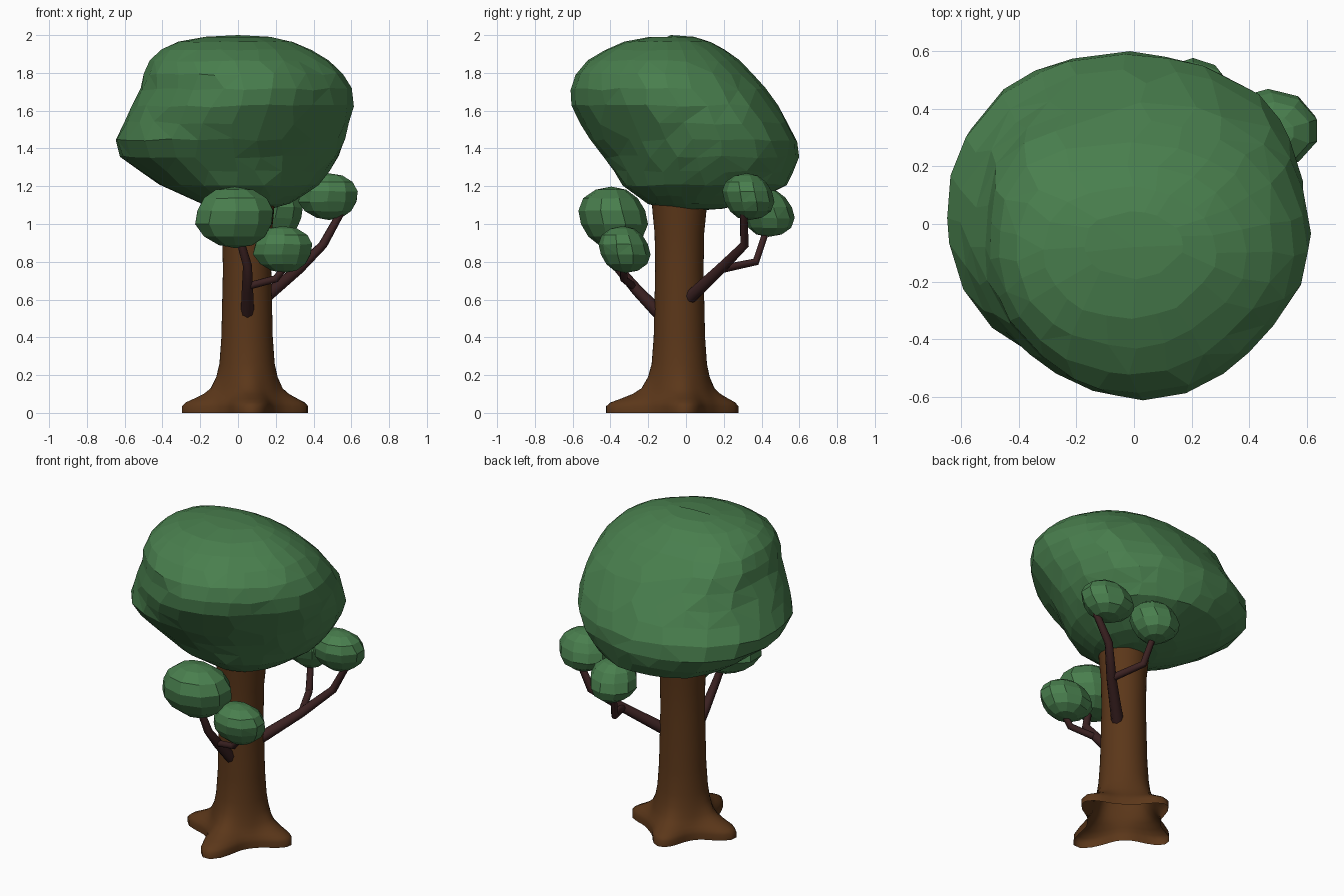
import bpy, bmesh, random
from math import sin, cos, exp, pi, atan2, radians, sqrt
from mathutils import Vector

if "Cube" in bpy.data.objects:
    bpy.data.objects.remove(bpy.data.objects["Cube"])

random.seed(4)


def material(name, rgb):
    m = bpy.data.materials.new(name)
    m.diffuse_color = (*rgb, 1)
    m.use_nodes = True
    m.node_tree.nodes["Principled BSDF"].inputs["Base Color"].default_value = m.diffuse_color
    return m


LEAF = material("leaf_green", (0.066, 0.21, 0.075))
BARK = material("bark_brown", (0.105, 0.038, 0.01))
TWIG = material("twig_brown", (0.045, 0.016, 0.016))


def finish(bm, name, mat):
    bmesh.ops.recalc_face_normals(bm, faces=bm.faces)
    me = bpy.data.meshes.new(name)
    bm.to_mesh(me)
    bm.free()
    me.materials.append(mat)
    ob = bpy.data.objects.new(name, me)
    bpy.context.collection.objects.link(ob)
    return ob


def lerp_rows(rows, z):
    for a, b in zip(rows, rows[1:]):
        if z <= b[0]:
            f = max(0, (z - a[0]) / (b[0] - a[0]))
            return [p + (q - p) * f for p, q in zip(a, b)]
    return rows[-1]


def angle_gap(a, deg):
    return (a - radians(deg) + pi) % (2 * pi) - pi


# Foliage outline: height, x min, x max, y min, y max (leans down to the back)
OUTLINE = [
    (1.07, 0.03, 0.03, 0.05, 0.05),
    (1.08, -0.11, 0.19, -0.12, 0.20),
    (1.11, -0.20, 0.28, -0.21, 0.33),
    (1.20, -0.40, 0.42, -0.33, 0.53),
    (1.34, -0.61, 0.52, -0.42, 0.595),
    (1.45, -0.645, 0.56, -0.50, 0.585),
    (1.60, -0.57, 0.605, -0.595, 0.50),
    (1.70, -0.515, 0.605, -0.605, 0.43),
    (1.82, -0.485, 0.54, -0.58, 0.33),
    (1.90, -0.44, 0.43, -0.47, 0.24),
    (1.96, -0.34, 0.31, -0.35, 0.14),
    (1.995, -0.15, 0.15, -0.17, 0.03),
    (2.00, 0.0, 0.0, -0.08, -0.08),
]
# Canopy swellings: direction, height, height spread, amount
SWELLS = [(40, 1.45, 0.22, 0.09), (222, 1.40, 0.09, 0.07), (225, 1.68, 0.12, -0.04),
          (-42, 1.68, 0.40, -0.08), (138, 1.80, 0.18, 0.15), (138, 1.25, 0.10, 0.07)]


def foliage(name, centre, half, segments, rings, jitter, roundness=0.0, swells=()):
    """Faceted leaf mass following OUTLINE, fitted to a box."""
    bm = bmesh.new()
    bmesh.ops.create_uvsphere(bm, u_segments=segments, v_segments=rings, radius=1)
    for v in bm.verts:
        ball = v.co.copy()
        pole = abs(ball.z) > 0.999
        h = ball.z + random.uniform(-2, 2) * jitter * max(0, 1 - ball.z ** 2)
        z = 1.535 + 0.465 * h
        _, x0, x1, y0, y1 = lerp_rows(OUTLINE, z)
        a = atan2(ball.y, ball.x) + random.uniform(-6, 6) * jitter
        k = 1.008 + random.uniform(-jitter, jitter)
        for deg, zc, spread, amount in swells:
            k += amount * exp(-(angle_gap(a, deg) / 0.4) ** 2 - ((z - zc) / spread) ** 2)
        if pole:
            k = 0
        shaped = Vector((((x0 + x1) / 2 + k * cos(a) * (x1 - x0) / 2 + 0.02) / 0.625,
                         ((y0 + y1) / 2 + k * sin(a) * (y1 - y0) / 2 + 0.005) / 0.6, h))
        p = shaped.lerp(ball, roundness)
        v.co = [c + s * q for c, s, q in zip(centre, half, p)]
    bmesh.ops.triangulate(bm, faces=bm.faces)
    bmesh.ops.dissolve_limit(bm, angle_limit=radians(4),
                             verts=bm.verts, edges=bm.edges)
    return finish(bm, name, LEAF)


foliage("canopy", (-0.02, -0.005, 1.535), (0.625, 0.6, 0.465), 24, 16, 0.01, 0, SWELLS)
foliage("front_leaf_cluster", (-0.02, -0.385, 1.035), (0.22, 0.187, 0.163), 10, 7, 0.015, 0.6)
foliage("front_small_leaf_cluster", (0.235, -0.325, 0.865), (0.165, 0.14, 0.124), 10, 7, 0.015, 0.5)
foliage("right_leaf_cluster", (0.475, 0.33, 1.145), (0.167, 0.14, 0.124), 10, 7, 0.015, 0.5)
foliage("back_leaf_cluster", (0.205, 0.43, 1.06), (0.145, 0.147, 0.128), 10, 7, 0.015, 0.45)

# Trunk with root flare: height, valley radius, root amount
TRUNK = [(0.0, 0.205, 1.0), (0.035, 0.205, 1.0), (0.055, 0.20, 0.9),
         (0.075, 0.19, 0.66), (0.10, 0.178, 0.38), (0.13, 0.168, 0.18),
         (0.19, 0.155, 0.06), (0.26, 0.145, 0.01), (0.40, 0.136, 0),
         (0.75, 0.128, 0), (0.95, 0.131, 0), (1.07, 0.143, 0), (1.2, 0.15, 0)]
ROOTS = [(-86, 0.19), (6, 0.122), (101, 0.113), (185, 0.145)]  # direction, length


def root_bulge(a):
    return sum(length * exp(-(angle_gap(a, deg) / 0.36) ** 2) for deg, length in ROOTS)


N = 48
bm = bmesh.new()
loops = []
for z, r, amount in TRUNK:
    loop = []
    for i in range(N):
        a = 2 * pi * i / N
        rr = r + amount * root_bulge(a)
        loop.append(bm.verts.new((0.048 + rr * cos(a), -0.035 + rr * sin(a), z)))
    loops.append(loop)
for lo, hi in zip(loops, loops[1:]):
    for i in range(N):
        j = (i + 1) % N
        bm.faces.new((lo[i], lo[j], hi[j], hi[i]))
trunk = finish(bm, "trunk", BARK)
trunk.data.shade_smooth()


def branch(name, points):
    """Tapered tube through (x, y, z, radius) points."""
    cu = bpy.data.curves.new(name, 'CURVE')
    cu.dimensions = '3D'
    cu.bevel_depth = 1
    cu.bevel_resolution = 2
    cu.use_fill_caps = True
    sp = cu.splines.new('POLY')
    sp.points.add(len(points) - 1)
    for p, (x, y, z, r) in zip(sp.points, points):
        p.co = (x, y, z, 1)
        p.radius = r
    cu.materials.append(TWIG)
    ob = bpy.data.objects.new(name, cu)
    bpy.context.collection.objects.link(ob)
    bpy.ops.object.select_all(action='DESELECT')
    ob.select_set(True)
    bpy.context.view_layer.objects.active = ob
    bpy.ops.object.convert(target='MESH')
    bpy.ops.object.shade_smooth_by_angle(angle=radians(50))


branch("front_branch", [(0.05, -0.13, 0.515, 0.036), (0.05, -0.26, 0.65, 0.03),
                        (0.05, -0.37, 0.78, 0.024), (0.0, -0.40, 0.95, 0.02)])
branch("front_side_twig", [(0.05, -0.28, 0.67, 0.02), (0.20, -0.33, 0.71, 0.02),
                           (0.27, -0.33, 0.80, 0.018)])
branch("right_branch", [(0.14, 0.02, 0.61, 0.036), (0.32, 0.18, 0.76, 0.029),
                        (0.45, 0.31, 0.89, 0.024), (0.55, 0.305, 1.07, 0.02)])
branch("back_side_twig", [(0.32, 0.18, 0.76, 0.022), (0.24, 0.37, 0.80, 0.021),
                          (0.21, 0.43, 0.98, 0.018)])
